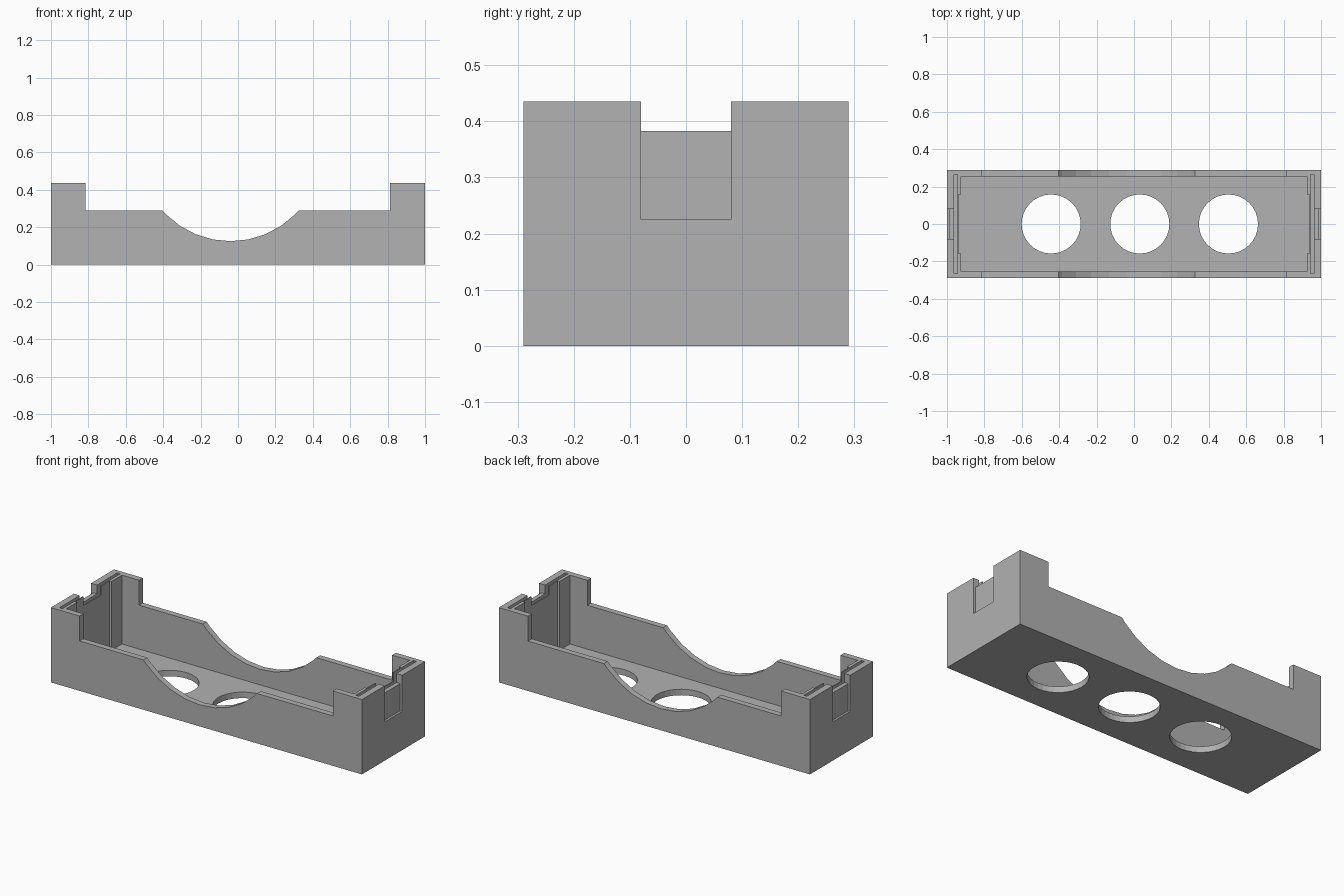
import bpy
import bmesh
from math import sin, cos, pi, acos
from mathutils import Vector

cube = bpy.data.objects.get("Cube")
if cube:
    bpy.data.objects.remove(cube, do_unlink=True)

WIDTH, HEIGHT, SIDE, FLOOR = 0.29, 0.435, 0.29, 0.035

grey = bpy.data.materials.new("plain_grey")
grey.use_nodes = True
colour = (0.445, 0.445, 0.445, 1)
grey.diffuse_color = colour
grey.node_tree.nodes["Principled BSDF"].inputs["Base Color"].default_value = colour


def prism(name, points, direction):
    """Extrude a closed outline of 3D points along a vector."""
    bm = bmesh.new()
    face = bm.faces.new([bm.verts.new(p) for p in points])
    grown = bmesh.ops.extrude_face_region(bm, geom=[face])
    verts = [g for g in grown["geom"] if isinstance(g, bmesh.types.BMVert)]
    bmesh.ops.translate(bm, verts=verts, vec=Vector(direction))
    bmesh.ops.recalc_face_normals(bm, faces=bm.faces)
    mesh = bpy.data.meshes.new(name)
    bm.to_mesh(mesh)
    bm.free()
    mesh.materials.append(grey)
    obj = bpy.data.objects.new(name, mesh)
    bpy.context.collection.objects.link(obj)
    return obj


def box(name, x0, x1, y0, y1, z0, z1):
    outline = [(x0, y0, z0), (x1, y0, z0), (x1, y1, z0), (x0, y1, z0)]
    return prism(name, outline, (0, 0, z1 - z0))


# Side outline with raised ends and a scooped middle
radius, scoop_x, scoop_z = 0.486, -0.04, 0.125
half = acos(1 - (SIDE - scoop_z) / radius)
step = pi / 16
angles = [-half] + [i * step for i in range(-4, 5) if abs(i * step) < half] + [half]
scoop = [(scoop_x + radius * sin(a), scoop_z + radius * (1 - cos(a))) for a in angles]
outline = [(-1, 0), (-1, HEIGHT), (-0.815, HEIGHT), (-0.815, SIDE), *scoop,
           (0.813, SIDE), (0.813, HEIGHT), (1, HEIGHT), (1, 0)]
tray = prism("tray_body", [(x, -WIDTH, z) for x, z in outline], (0, 2 * WIDTH, 0))

cutters = []

# Cavity, slightly deeper between the corner ribs
corner, middle, rib, inner = 0.925, 0.937, 0.158, 0.255
quarter = [(corner, inner), (corner, rib), (middle, rib)]
plan = quarter + [(x, -y) for x, y in reversed(quarter)]
plan += [(-x, -y) for x, y in plan]
cutters.append(prism("cavity_cutter", [(x, y, FLOOR) for x, y in plan], (0, 0, 1)))

# Notch, outer recess and plate slot in each end wall
for s in (-1, 1):
    cutters.append(box("notch_cutter", s * 0.9, s * 1.1, -0.08, 0.08, 0.383, 0.6))
    cutters.append(box("recess_cutter", s * 0.987, s * 1.1, -0.08, 0.08, 0.225, 0.6))
    cutters.append(box("slot_cutter", s * 0.943, s * 0.962, -0.265, 0.265, FLOOR + 0.002, 0.6))

# Three round floor openings
for cx in (-0.443, 0.031, 0.505):
    ring = [(cx + 0.158 * cos(i * step), 0.158 * sin(i * step), -0.1) for i in range(32)]
    cutters.append(prism("floor_hole_cutter", ring, (0, 0, 0.3)))

for cutter in cutters:
    cutter.hide_render = True
    mod = tray.modifiers.new(cutter.name, "BOOLEAN")
    mod.operation = "DIFFERENCE"
    mod.solver = "EXACT"
    mod.object = cutter

# Bake the cuts and discard the cutters
bpy.context.view_layer.update()
result = bpy.data.meshes.new_from_object(
    tray.evaluated_get(bpy.context.evaluated_depsgraph_get()))
tray.modifiers.clear()
tray.data = result
result.materials.clear()
result.materials.append(grey)
for face in result.polygons:
    face.material_index = 0
for cutter in cutters:
    bpy.data.objects.remove(cutter, do_unlink=True)
